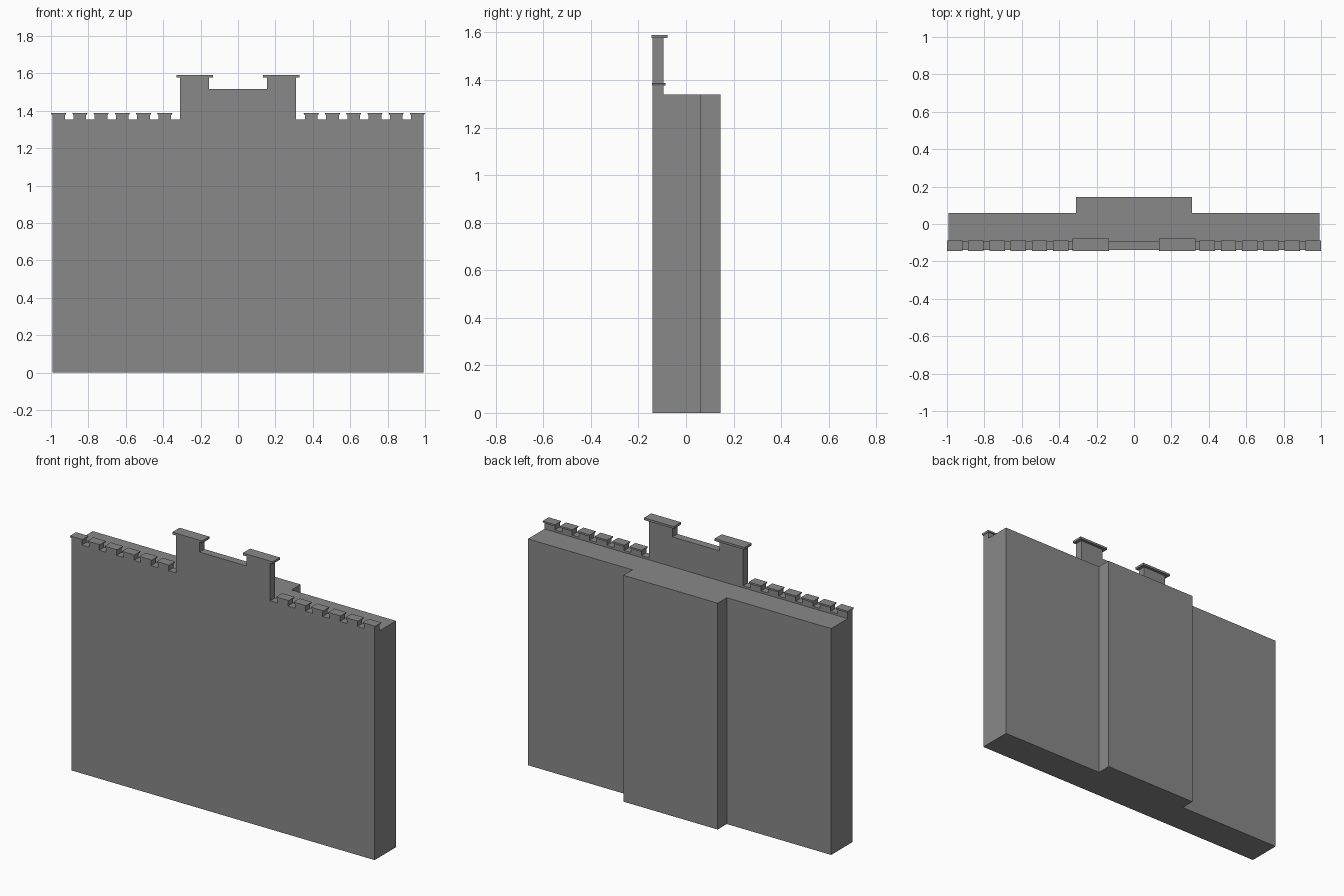
import bpy
import bmesh
from mathutils import Vector

cube = bpy.data.objects.get("Cube")
if cube:
    bpy.data.objects.remove(cube, do_unlink=True)

stone = bpy.data.materials.new("grey_stone")
stone.use_nodes = True
GREY = (0.25, 0.25, 0.25, 1)
stone.diffuse_color = GREY
stone.node_tree.nodes["Principled BSDF"].inputs["Base Color"].default_value = GREY

FRONT, PARAPET_BACK = -0.14, -0.094
ROOF, LEDGE = 1.34, 1.352


def finish(name, bm):
    bmesh.ops.recalc_face_normals(bm, faces=bm.faces)
    mesh = bpy.data.meshes.new(name)
    bm.to_mesh(mesh)
    bm.free()
    mesh.materials.append(stone)
    obj = bpy.data.objects.new(name, mesh)
    bpy.context.collection.objects.link(obj)
    return obj


def extrude_profile(name, points, offset):
    bm = bmesh.new()
    face = bm.faces.new([bm.verts.new(p) for p in points])
    result = bmesh.ops.extrude_face_region(bm, geom=[face])
    moved = [v for v in result["geom"] if isinstance(v, bmesh.types.BMVert)]
    bmesh.ops.translate(bm, verts=moved, vec=Vector(offset))
    return finish(name, bm)


def mirrored(half):
    """Right half of a symmetric outline, completed on the other side."""
    return half + [(-x, t) for x, t in reversed(half)]


def box(bm, x0, x1, y0, y1, z0, z1):
    verts = bmesh.ops.create_cube(bm, size=1)["verts"]
    for v in verts:
        v.co = (x1 if v.co.x > 0 else x0, y1 if v.co.y > 0 else y0,
                z1 if v.co.z > 0 else z0)
    return verts


# Main wall with the thicker central block at the back
plan = mirrored([(0.993, FRONT), (0.993, 0.06), (0.309, 0.06), (0.309, 0.145)])
extrude_profile("main_wall", [(x, y, 0) for x, y in plan], (0, 0, ROOF))

# Low parapet rising into the central gable with two pillars
gable = mirrored([(0.993, ROOF), (0.993, LEDGE), (0.309, LEDGE),
                  (0.309, 1.577), (0.154, 1.577), (0.154, 1.517)])
extrude_profile("parapet_and_gable", [(x, FRONT, z) for x, z in gable],
                (0, PARAPET_BACK - FRONT, 0))

# Flat caps on the gable pillars
for side, label in ((1, "left"), (-1, "right")):
    bm = bmesh.new()
    x0, x1 = sorted((side * 0.133, side * 0.329))
    box(bm, x0, x1, -0.145, -0.077, 1.577, 1.59)
    finish(label + "_pillar_cap", bm)

# Row of six capped merlons on each side
for side, label in ((1, "left"), (-1, "right")):
    bm = bmesh.new()
    for i in range(6):
        x = side * (0.959 - i * 0.1135)
        box(bm, x - 0.034, x + 0.034, FRONT, PARAPET_BACK, LEDGE, 1.378)
        cap = box(bm, x - 0.041, x + 0.041, -0.144, -0.087, 1.378, 1.388)
        for v in cap:
            if v.co.z < 1.38:
                v.co.x = x + (v.co.x - x) * 0.88
    finish(label + "_merlons", bm)
